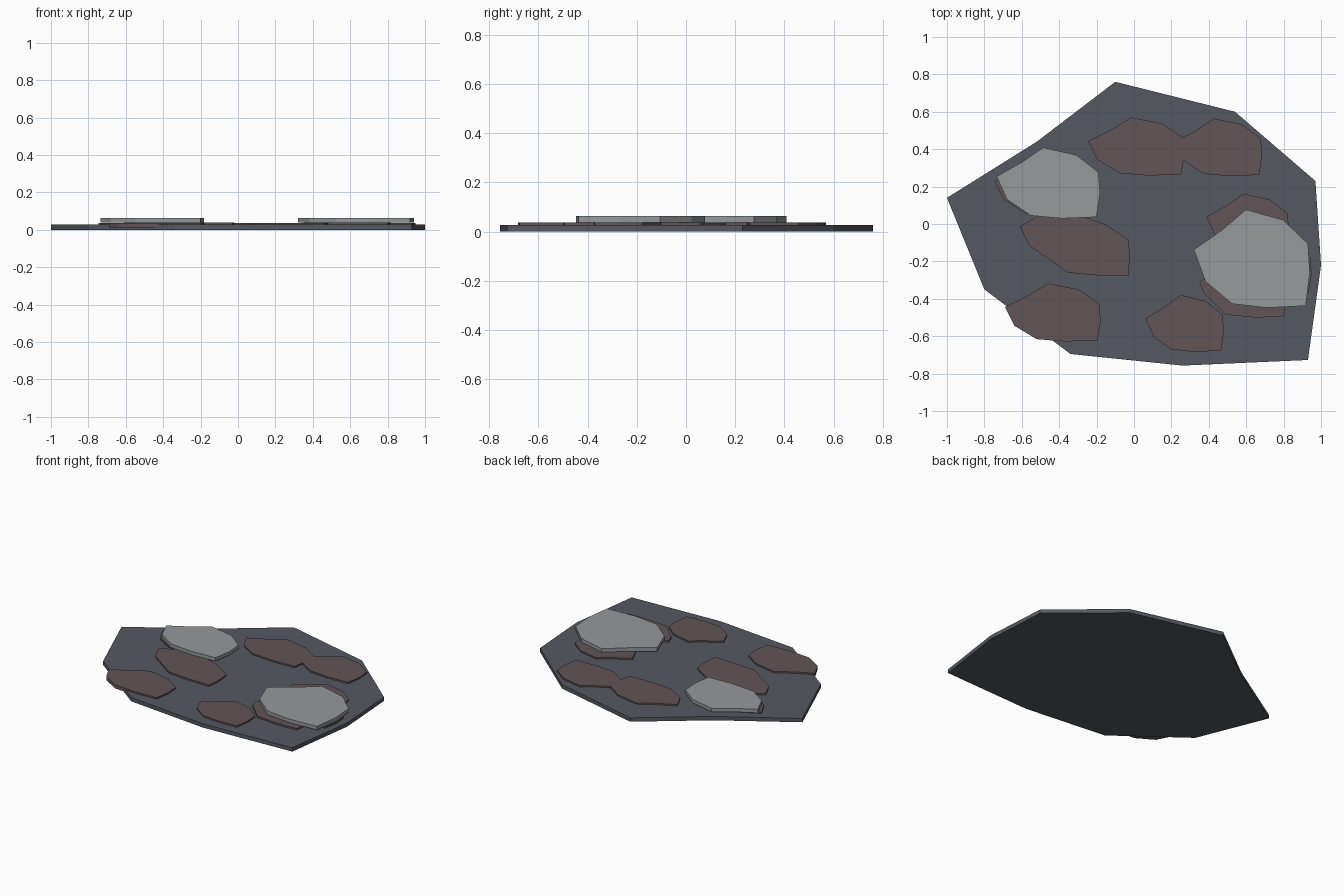
import bpy, bmesh

if "Cube" in bpy.data.objects:
    bpy.data.objects.remove(bpy.data.objects["Cube"])

# Shared irregular outline; every slab is a scaled copy of it
OUTLINE = [(-1, .14), (-.8, -.35), (-.34, -.695), (.26, -.757), (.93, -.727),
           (1, -.22), (.97, .23), (.54, .60), (-.10, .76), (-.52, .44)]


def material(name, rgb):
    m = bpy.data.materials.new(name)
    m.diffuse_color = (*rgb, 1)
    m.use_nodes = True
    m.node_tree.nodes["Principled BSDF"].inputs["Base Color"].default_value = m.diffuse_color
    return m


def slab(name, pts, z0, z1, mat):
    bm = bmesh.new()
    face = bm.faces.new([bm.verts.new((x, y, z0)) for x, y in pts])
    ext = bmesh.ops.extrude_face_region(bm, geom=[face], use_keep_orig=True)
    for v in ext["geom"]:
        if isinstance(v, bmesh.types.BMVert):
            v.co.z = z1
    bmesh.ops.recalc_face_normals(bm, faces=bm.faces)
    me = bpy.data.meshes.new(name)
    bm.to_mesh(me)
    bm.free()
    me.materials.append(mat)
    ob = bpy.data.objects.new(name, me)
    bpy.context.collection.objects.link(ob)
    return ob


def scaled(cx, cy, sx, sy):
    return [(cx + x * sx, cy + y * sy) for x, y in OUTLINE]


slate = material("slate", (.09, .10, .12))
brown = material("brown", (.12, .09, .095))
grey = material("pale_grey", (.30, .32, .33))

# Ground slab
slab("base_slab", OUTLINE, 0, .027, slate)

# Brown patches: centre x, centre y, scale x, scale y
patches = [(.012, .414, .258, .205), (.451, .41, .234, .203),
           (-.434, -.473, .256, .205), (.271, -.532, .209, .2),
           (.608, .01, .22, .2), (.70, -.224, .25, .2),
           (-.495, .2, .25, .205)]
for i, p in enumerate(patches):
    slab(f"brown_patch_{i + 1}", scaled(*p), .012, .037 + i * .0001, brown)

# Two stretched brown patches
slab("brown_patch_middle",
     [(-.61, -.013), (-.56, -.115), (-.353, -.26), (-.19, -.275), (-.03, -.278),
      (-.022, -.17), (-.03, -.083), (-.15, -.003), (-.33, .06), (-.47, .07)],
     .012, .0378, brown)
slab("brown_patch_right",
     [(.35, -.31), (.37, -.366), (.49, -.485), (.65, -.5), (.80, -.495),
      (.815, -.4), (.81, -.3), (.7, -.2), (.52, -.2)],
     .012, .0379, brown)

# Pale flat stones on top
slab("pale_stone_left", scaled(-.458, .219, .2765, .25), .038, .063, grey)
slab("pale_stone_right", scaled(.63, -.186, .31, .346), .038, .063, grey)
